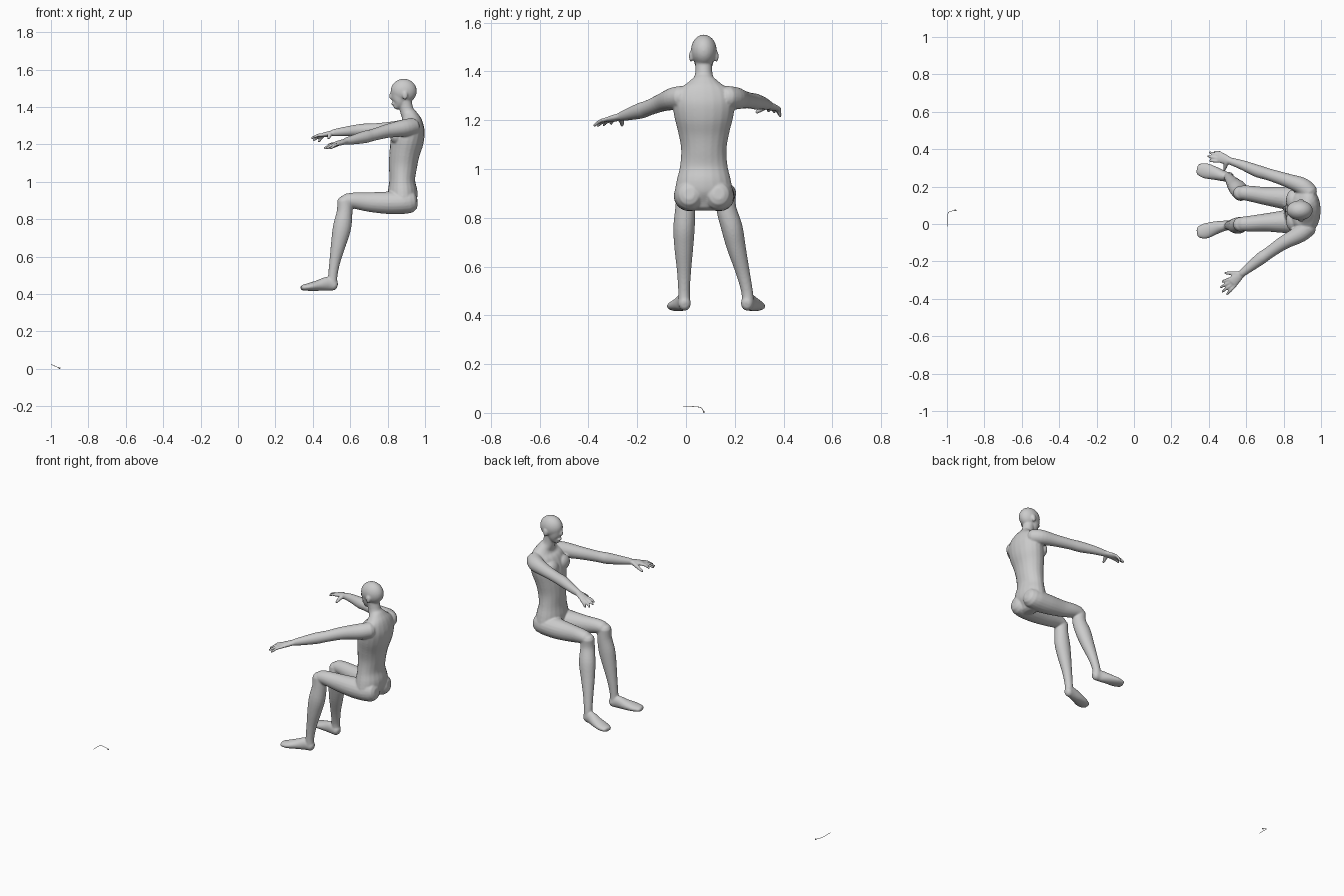
import bpy, bmesh
from mathutils import Vector, Matrix
from math import cos, sin, pi

bm = bmesh.new()
CY = 0.073  # body centre line


def catmull(rows, steps=4):
    out = []
    for i in range(len(rows) - 1):
        a, b = rows[max(i - 1, 0)], rows[i]
        c, d = rows[i + 1], rows[min(i + 2, len(rows) - 1)]
        for k in range(steps):
            t = k / steps
            out.append([0.5 * (2 * q + (r - p) * t + (2 * p - 5 * q + 4 * r - s) * t * t
                        + (3 * q - p - 3 * r + s) * t ** 3) for p, q, r, s in zip(a, b, c, d)])
    return out + [list(rows[-1])]


def tube(rows, side=(0, 1, 0), n=20, cap=0.6):
    """Closed loft through rows of (x, y, z, side radius, other radius)."""
    rows = catmull([tuple(r) if len(r) == 5 else (*r, r[3]) for r in rows])
    pts = [Vector(r[:3]) for r in rows]
    rings = []
    for i, r in enumerate(rows):
        t = (pts[min(i + 1, len(pts) - 1)] - pts[max(i - 1, 0)]).normalized()
        s = Vector(side)
        s = (s - t * s.dot(t)).normalized()
        u = t.cross(s)

        def ring(offset, f):
            rings.append([bm.verts.new(pts[i] + t * offset + s * (r[3] * f * cos(2 * pi * k / n))
                          + u * (r[4] * f * sin(2 * pi * k / n))) for k in range(n)])
        e = cap * min(r[3], r[4])
        if i == 0:
            ring(-e, 0.4)
            ring(-e * 0.7, 0.75)
        ring(0, 1)
        if i == len(rows) - 1:
            ring(e * 0.7, 0.75)
            ring(e, 0.4)
    for a, b in zip(rings, rings[1:]):
        for k in range(n):
            bm.faces.new((a[k], a[(k + 1) % n], b[(k + 1) % n], b[k]))
    bm.faces.new(rings[0])
    bm.faces.new(rings[-1])


def ball(loc, size):
    m = Matrix.Translation(loc) @ Matrix.Diagonal((*size, 1))
    bmesh.ops.create_uvsphere(bm, u_segments=24, v_segments=16, radius=1, matrix=m)


# torso and neck: (x, z, half width, half depth)
torso = [(.885, .86, .095, .05), (.882, .9, .118, .074), (.88, .95, .112, .079),
         (.878, 1.01, .098, .069), (.882, 1.08, .093, .075), (.89, 1.15, .105, .081),
         (.905, 1.22, .122, .088), (.92, 1.28, .127, .08), (.925, 1.32, .112, .062),
         (.918, 1.35, .068, .045), (.903, 1.38, .038, .037), (.89, 1.44, .035, .036)]
tube([(x, CY, z, w, d) for x, z, w, d in torso])

# head: skull, jaw, nose, brow, ears
ball((.886, CY, 1.485), (.07, .053, .066))
tube([(.846, CY, 1.402, .02, .02), (.861, CY, 1.425, .036, .04), (.87, CY, 1.47, .046, .054)])
tube([(.826, CY, 1.485, .007), (.817, CY, 1.458, .010), (.824, CY, 1.447, .010)], n=12)
ball((.828, CY, 1.418), (.009, .018, .008))
for s in (-1, 1):
    ball((.893, CY + s * .052, 1.462), (.015, .009, .023))
    ball((.848, CY + s * .055, 1.245), (.035, .055, .045))  # chest

# legs: per side only the sideways positions differ
thigh = [(.925, .895, .056, .06), (.88, .89, .066, .062), (.8, .888, .06, .06),
         (.7, .892, .048, .052), (.62, .9, .042, .043), (.575, .9, .038, .036)]
shin = [(.57, .9, .038, .04), (.57, .84, .041, .042), (.557, .76, .044, .049),
        (.54, .68, .039, .042), (.519, .58, .029, .03), (.507, .5, .024, .025), (.506, .45, .025, .026)]
foot = [(.517, .447, .025, .029), (.48, .455, .028, .037), (.43, .446, .036, .029),
        (.38, .438, .041, .021), (.345, .434, .031, .015)]
left = ((.132, .13, .14, .15, .163, .168), (.166, .165, .188, .206, .232, .25, .254),
        (.25, .256, .272, .285, .292))
right = ((.014, .016, .012, .008, .002, 0), (-.002, -.003, -.008, -.009, -.008, -.008, -.007),
         (-.005, -.01, -.022, -.038, -.043))
for ys in (left, right):
    for part, offs in zip((thigh, shin, foot), ys):
        tube([(r[0], y, r[1], r[2], r[3]) for r, y in zip(part, offs)])

# arms with palm, four fingers and thumb
radii = (.046, .046, .037, .032, .033, .026, .019)
arms = [
    ([(.94, .165, 1.295), (.9, .202, 1.29), (.82, .233, 1.285), (.72, .265, 1.28),
      (.66, .283, 1.277), (.58, .315, 1.27), (.51, .338, 1.262)],
     (.455, .358, 1.25),
     [(.432, .386, 1.215), (.404, .383, 1.222), (.394, .363, 1.233), (.405, .338, 1.237)],
     (.483, .288, 1.232)),
    ([(.935, -.015, 1.295), (.89, -.052, 1.288), (.8, -.1, 1.272), (.72, -.155, 1.25),
      (.68, -.183, 1.24), (.62, -.23, 1.226), (.575, -.266, 1.216)],
     (.525, -.312, 1.203),
     [(.496, -.376, 1.178), (.472, -.362, 1.177), (.463, -.338, 1.18), (.473, -.308, 1.185)],
     (.487, -.262, 1.178)),
]
for path, palm, tips, thumb in arms:
    wrist, palm = Vector(path[-1]), Vector(palm)
    d = (palm - wrist).normalized()
    across = Vector((0, 0, 1)).cross(d).normalized()
    tube([(*p, r) for p, r in zip(path, radii)], side=across)
    tube([(*(wrist - d * .01), .018, .015), (*wrist.lerp(palm, .6), .028, .014),
          (*palm, .03, .012)], side=across)
    outer = across if (Vector(tips[0]) - palm).dot(across) > 0 else -across
    for k, tip in enumerate(tips):
        root = palm + outer * (.024 - .016 * k)
        tip = Vector(tip)
        mid = root.lerp(tip, .5) + Vector((0, 0, .005))
        tube([(*root, .0088), (*mid, .0085), (*tip, .0068)], side=across, n=10)
    base = wrist + d * .012 - outer * .012
    tube([(*base, .013), (*base.lerp(Vector(thumb), .55), .011), (*thumb, .007)],
         side=(0, 0, 1), n=10)

# fuse everything into one smooth body
bmesh.ops.recalc_face_normals(bm, faces=bm.faces)
mesh = bpy.data.meshes.new("seated_figure")
bm.to_mesh(mesh)
bm.free()
body = bpy.data.objects.new("seated_figure", mesh)
bpy.context.collection.objects.link(body)
rm = body.modifiers.new("fuse", 'REMESH')
rm.mode = 'VOXEL'
rm.voxel_size = 0.0048
rm.use_smooth_shade = True
sm = body.modifiers.new("soften", 'SMOOTH')
sm.factor = 0.5
sm.iterations = 5

# small loose wire near the ground
cu = bpy.data.curves.new("loose_wire", 'CURVE')
cu.dimensions = '3D'
cu.bevel_depth = 0.0013
cu.use_fill_caps = True
wire = [(-.9985, -.012, .025), (-.9985, .03, .026), (-.9975, .053, .024),
        (-.988, .065, .019), (-.97, .07, .011), (-.953, .074, .004)]
sp = cu.splines.new('POLY')
sp.points.add(len(wire) - 1)
for p, co in zip(sp.points, wire):
    p.co = (*co, 1)
bpy.context.collection.objects.link(bpy.data.objects.new("loose_wire", cu))
bpy.ops.mesh.primitive_uv_sphere_add(segments=12, ring_count=8, radius=1, location=(-.955, .073, .004))
tip = bpy.context.object
tip.name = "wire_tip"
tip.scale = (.006, .004, .004)
